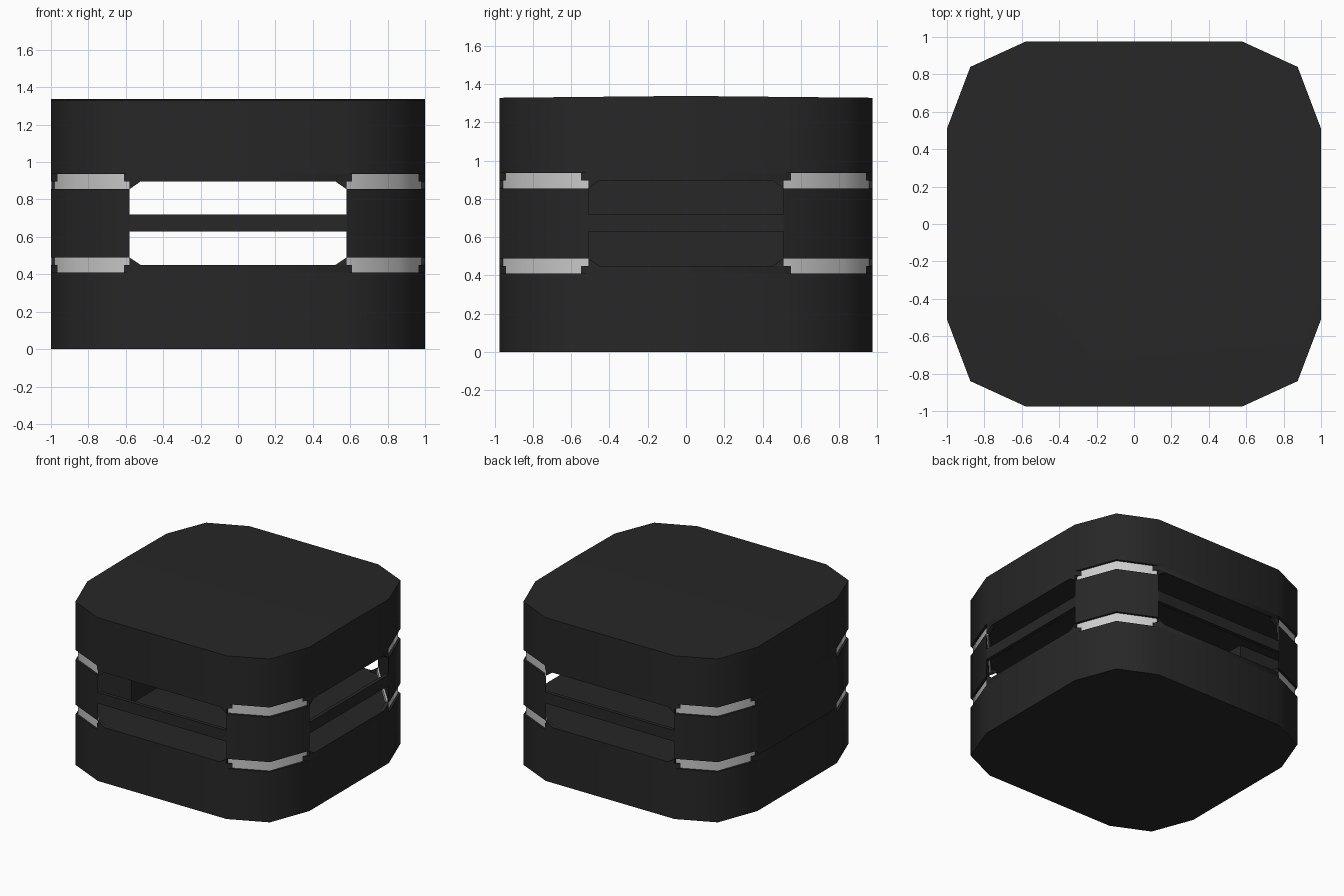
import bpy, bmesh, math

if "Cube" in bpy.data.objects:
    bpy.data.objects.remove(bpy.data.objects["Cube"])

CORNER = [(0.58, 0.975), (0.875, 0.84), (1.0, 0.51)]
SIGNS = [(1, 1), (1, -1), (-1, -1), (-1, 1)]

dark = bpy.data.materials.new("dark_shell")
dark.diffuse_color = (0.02, 0.02, 0.02, 1)
dark.use_nodes = True
dark.node_tree.nodes["Principled BSDF"].inputs["Base Color"].default_value = dark.diffuse_color


def corner_points(sx, sy, pts):
    """Mirror a corner's points, keeping them clockwise."""
    out = [(x * sx, y * sy) for x, y in pts]
    return out if sx * sy > 0 else out[::-1]


def ring(pts):
    return [p for sx, sy in SIGNS for p in corner_points(sx, sy, pts)]


def add_object(name, bm, mat):
    bmesh.ops.recalc_face_normals(bm, faces=bm.faces)
    me = bpy.data.meshes.new(name)
    bm.to_mesh(me)
    bm.free()
    if mat:
        me.materials.append(mat)
    me.shade_smooth()
    me.set_sharp_from_angle(angle=math.radians(50))
    ob = bpy.data.objects.new(name, me)
    bpy.context.collection.objects.link(ob)
    return ob


def prism_into(bm, pts, z0, z1):
    face = bm.faces.new([bm.verts.new((x, y, z0)) for x, y in pts])
    ext = bmesh.ops.extrude_face_region(bm, geom=[face])
    for v in ext["geom"]:
        if isinstance(v, bmesh.types.BMVert):
            v.co.z = z1


def prism(name, pts, z0, z1, mat=dark):
    bm = bmesh.new()
    prism_into(bm, pts, z0, z1)
    return add_object(name, bm, mat)


def box(name, x0, x1, y0, y1, z0, z1):
    return prism(name, [(x0, y0), (x1, y0), (x1, y1), (x0, y1)], z0, z1)


outline = ring(CORNER)
inner = ring([CORNER[0], CORNER[2]])

# bottom block with its raised floor between the corner grooves
prism("bottom_block", outline, 0, 0.41)
prism("bottom_floor", inner, 0.41, 0.45)

# top block with a very slight ridge along x
bm = bmesh.new()
prism_into(bm, outline, 0.935, 1.33)
bmesh.ops.bisect_plane(bm, geom=bm.verts[:] + bm.edges[:] + bm.faces[:],
                       plane_co=(0, 0, 0), plane_no=(0, 1, 0))
for v in bm.verts:
    if v.co.z > 1.2:
        v.co.z = 1.338 - 0.01 * abs(v.co.y)
add_object("top_block", bm, dark)
prism("top_ceiling", inner, 0.897, 0.935)

# corner pillars with light recessed bands above and below
recess = [(0.58, 0.955), (0.862, 0.826), (0.98, 0.51)]
for i, (sx, sy) in enumerate(SIGNS):
    prism(f"corner_pillar_{i}", corner_points(sx, sy, CORNER), 0.49, 0.855)
    for level, z0, z1 in (("lower", 0.41, 0.49), ("upper", 0.855, 0.935)):
        prism(f"{level}_band_{i}", corner_points(sx, sy, recess), z0, z1, None)

# thin bars across the open sides
T = 0.03
for s, side in ((-1, "front"), (1, "back")):
    y0, y1 = sorted((s * 0.975, s * (0.975 - T)))
    box(f"{side}_bar", -0.58, 0.58, y0, y1, 0.63, 0.72)
box("right_bar", 1 - T, 1, -0.51, 0.51, 0.63, 0.72)

# closed left side
box("left_filling", -0.998, -0.6, -0.51, 0.51, 0.43, 0.92)

# small chamfers in the corners of the openings
bm = bmesh.new()


def wedge(fn):
    for base, tip in ((0.45, 0.49), (0.897, 0.855)):
        a = [bm.verts.new(fn(u, d, z)) for d in (0, T)
             for u, z in ((0, base), (0, tip), (1, base))]
        bm.faces.new(a[:3])
        bm.faces.new(a[3:])
        for i in range(3):
            j = (i + 1) % 3
            bm.faces.new((a[i], a[j], a[j + 3], a[i + 3]))


for sx, sy in SIGNS:
    wedge(lambda u, d, z: (sx * (0.58 - 0.06 * u), sy * (0.975 - d), z))
    if sx > 0:
        wedge(lambda u, d, z: (1 - d, sy * (0.51 - 0.06 * u), z))
add_object("opening_chamfers", bm, dark)
